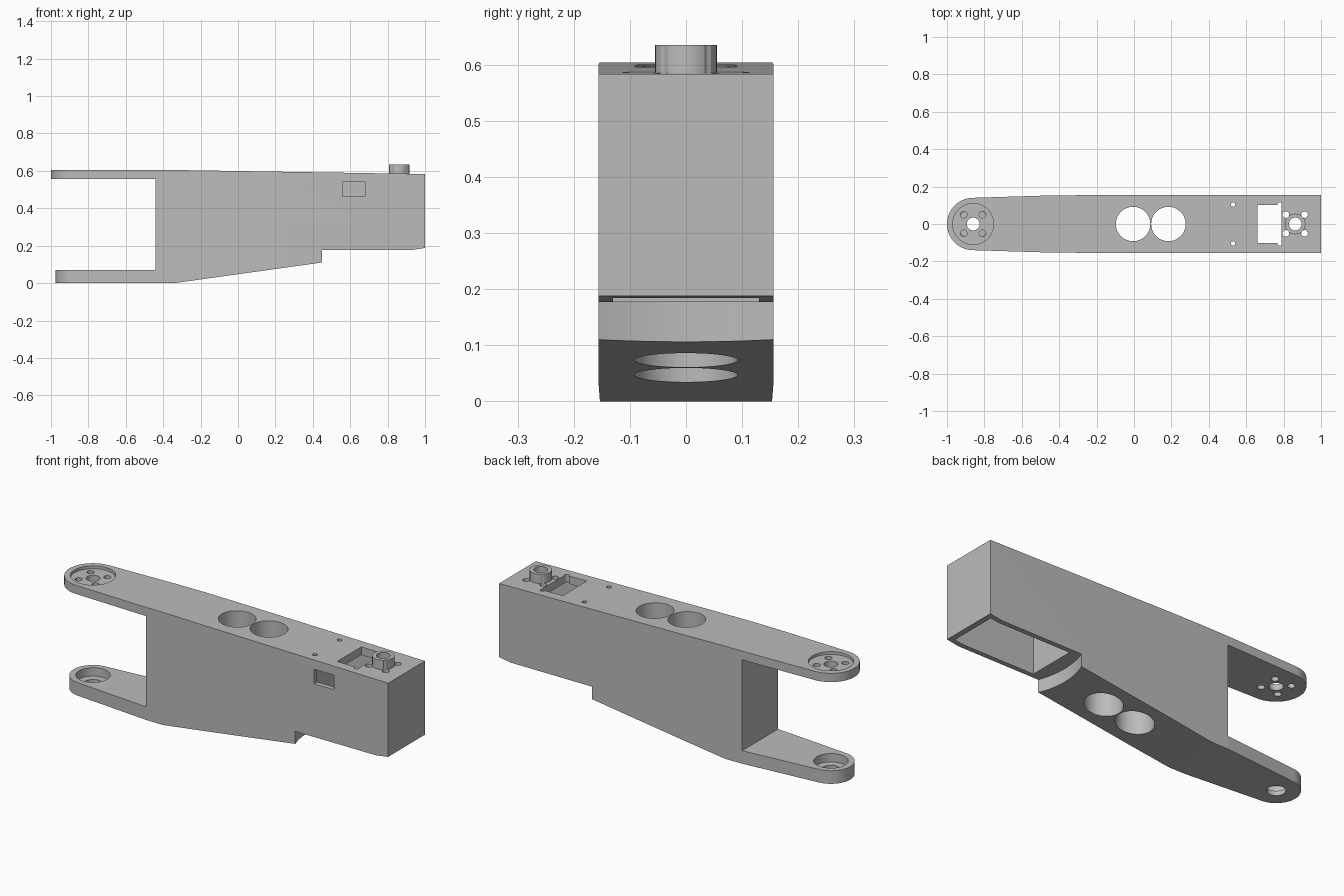
import bpy, bmesh, math

cube = bpy.data.objects.get("Cube")
if cube:
    bpy.data.objects.remove(cube, do_unlink=True)

grey = bpy.data.materials.new("light grey")
grey.use_nodes = True
grey.diffuse_color = (0.5, 0.5, 0.5, 1)
grey.node_tree.nodes["Principled BSDF"].inputs["Base Color"].default_value = (0.5, 0.5, 0.5, 1)


def prism(name, points, offset):
    """Extrude a closed polygon of 3D points along an offset."""
    bm = bmesh.new()
    face = bm.faces.new([bm.verts.new(p) for p in points])
    new = bmesh.ops.extrude_face_region(bm, geom=[face])["geom"]
    bmesh.ops.translate(bm, vec=offset, verts=[v for v in new if isinstance(v, bmesh.types.BMVert)])
    bmesh.ops.recalc_face_normals(bm, faces=bm.faces)
    mesh = bpy.data.meshes.new(name)
    bm.to_mesh(mesh)
    bm.free()
    mesh.materials.append(grey)
    obj = bpy.data.objects.new(name, mesh)
    bpy.context.collection.objects.link(obj)
    return obj


def box(x0, x1, y0, y1, z0, z1):
    return prism("box", [(x0, y0, z0), (x1, y0, z0), (x1, y1, z0), (x0, y1, z0)], (0, 0, z1 - z0))


def cylinder(x, y, r, z0, z1, sides=48):
    ring = [math.tau * i / sides for i in range(sides)]
    return prism("cylinder", [(x + r * math.cos(a), y + r * math.sin(a), z0) for a in ring], (0, 0, z1 - z0))


def plan(r, slope, side, z0, z1):
    """Arm outline from above: round tip, then mirrored side points."""
    arc = [math.radians(90 + slope + (180 - 2 * slope) * i / 40) for i in range(41)]
    pts = [(JOINT + r * math.cos(a), r * math.sin(a), z0) for a in arc]
    pts += [(x, -y, z0) for x, y in side] + [(x, y, z0) for x, y in reversed(side)]
    return prism("plan", pts, (0, 0, z1 - z0))


def combine(target, tool, operation="DIFFERENCE"):
    mod = target.modifiers.new("combine", "BOOLEAN")
    mod.object, mod.operation, mod.solver = tool, operation, "EXACT"
    bpy.context.view_layer.objects.active = target
    bpy.ops.object.modifier_apply(modifier=mod.name)
    bpy.data.objects.remove(tool, do_unlink=True)


JOINT, BOSS, WIDTH = -0.86, 0.862, 0.156

# Forked body: side profile trimmed by the plan of the upper arm
profile = [(-1.1, 0.604), (-0.3, 0.604), (1, 0.583), (1, 0.188), (0.93, 0.177), (0.4, 0.177),
           (0.4, 0.103), (-0.34, 0), (-1.1, 0), (-1.1, 0.07), (-0.44, 0.07), (-0.44, 0.557), (-1.1, 0.557)]
profile[5:7] = [(0.47, 0.177), (0.47, 0.113)]
body = prism("forked_arm_body", [(x, -0.2, z) for x, z in profile], (0, 0.4, 0))
combine(body, plan(0.14, 1, [(-0.47, 0.152), (-0.1, WIDTH), (1.1, WIDTH)], -0.1, 0.8), "INTERSECT")

# Narrower lower arm
trim = box(-1.1, -0.44, -0.3, 0.3, -0.1, 0.3)
combine(trim, plan(0.115, 5, [(-0.43, 0.153)], -0.2, 0.4))
combine(body, trim)

# Curved clearance under the far end
combine(body, cylinder(BOSS, 0, 0.442, -0.1, 0.177, 128))

# Raised boss
combine(body, cylinder(BOSS, 0, 0.055, 0.56, 0.635), "UNION")

# Hollow end open at the bottom, with top slot and front window
combine(body, box(0.5, 0.975, -0.13, 0.13, 0.05, 0.545))
combine(body, box(0.66, 0.788, -0.102, 0.102, 0.5, 0.7))
combine(body, box(0.56, 0.68, -0.3, -0.1, 0.462, 0.54))

# Two large holes through the body
for x in (-0.005, 0.184):
    combine(body, cylinder(x, 0, 0.092, -0.1, 0.8, 64))

# Joint recesses and bores
for x, r, z0, z1 in ((JOINT, 0.11, 0.589, 0.7), (JOINT, 0.034, 0.5, 0.7), (JOINT, 0.084, 0.025, 0.2),
                     (JOINT, 0.045, -0.1, 0.2), (BOSS, 0.034, 0.5, 0.7)):
    combine(body, cylinder(x, 0, r, z0, z1))

# Bolt holes around both joints, and small screw holes
for sy in (-1, 1):
    for centre in (JOINT, BOSS):
        for sx in (-1, 1):
            combine(body, cylinder(centre + sx * 0.05, sy * 0.05, 0.018, 0.5, 0.7, 24))
    for x in (0.53, 0.778):
        combine(body, cylinder(x, sy * 0.104, 0.012, 0.5, 0.7, 24))

bpy.ops.object.select_all(action="DESELECT")
body.select_set(True)
bpy.context.view_layer.objects.active = body
bpy.ops.object.shade_smooth_by_angle(angle=math.radians(20))
